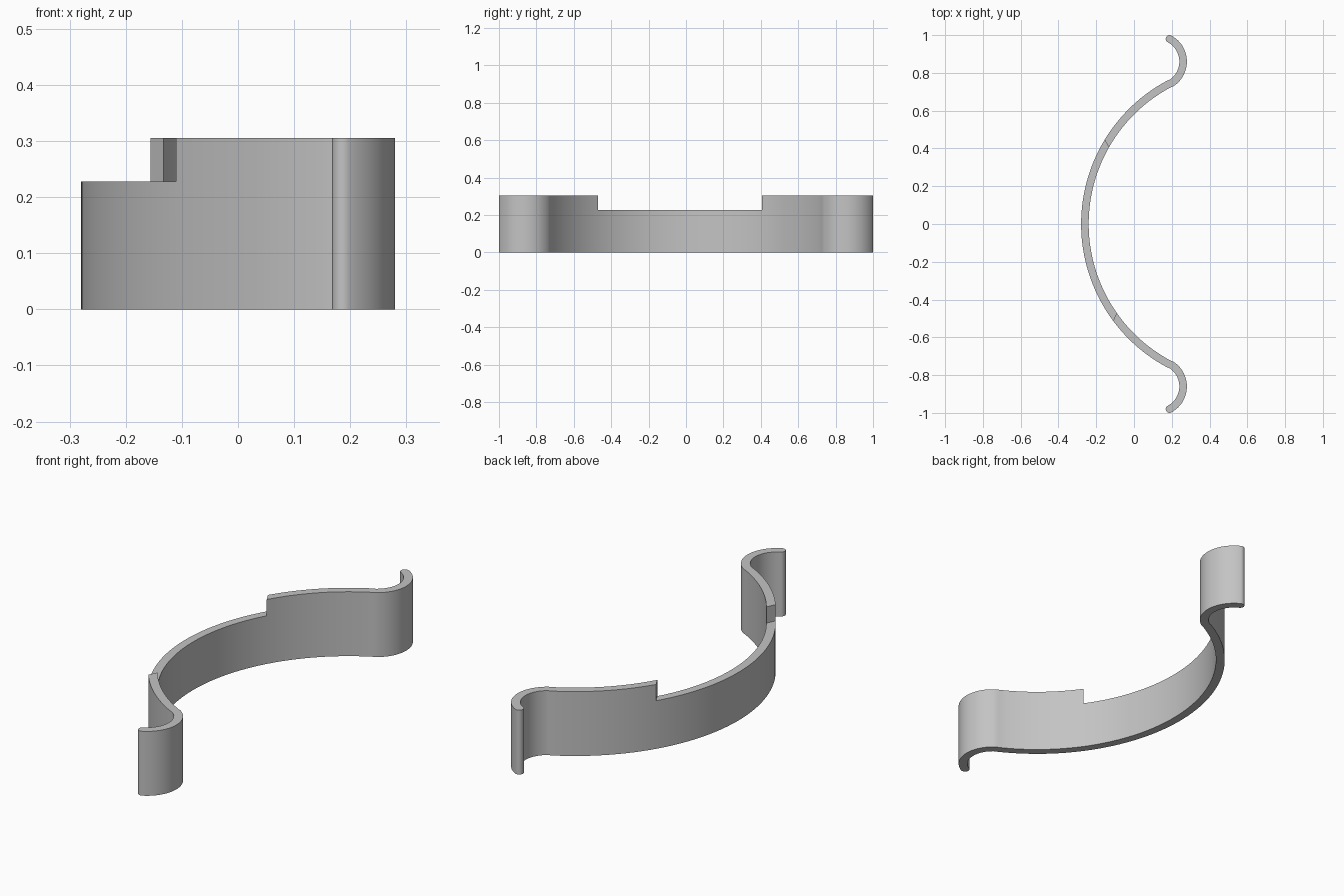
import bpy
import bmesh
from math import sin, cos, radians, pi

cube = bpy.data.objects.get("Cube")
if cube:
    bpy.data.objects.remove(cube, do_unlink=True)

HALF = 0.02                 # half the band thickness
BOW_X, BOW_R = 0.58, 0.84   # large arc
HOOK_X, HOOK_Y, HOOK_R = 0.124, 0.86, 0.136
SWEEP = 62                  # half sweep of every arc, degrees
LEVELS = [0.0, 0.228, 0.305]


def polar(cx, cy, r, angle):
    return (cx + r * cos(angle), cy + r * sin(angle))


def bow_point(r, degrees):
    return polar(BOW_X, 0, r, pi - radians(degrees))


def mix(a, b, t):
    return a + (b - a) * t


# Hooked end with a rounded tip, as (back, front) point pairs
hook = []
for i in range(1, 25):
    a = radians(mix(-SWEEP, SWEEP, i / 24))
    hook.append((polar(HOOK_X, HOOK_Y, HOOK_R - HALF, a),
                 polar(HOOK_X, HOOK_Y, HOOK_R + HALF, a)))
end = radians(SWEEP)
tip = polar(HOOK_X, HOOK_Y, HOOK_R, end)
for i in range(1, 7):
    s = radians(82) * i / 6
    hook.append((polar(*tip, HALF, end + pi - s), polar(*tip, HALF, end + s)))
mirrored = [tuple((x, -y) for x, y in pair) for pair in reversed(hook)]

# Large arc in three stretches; the notch ends are slightly skewed
back_breaks = [-SWEEP, -36.6, 31.2, SWEEP]
front_breaks = [-SWEEP, -35.0, 29.6, SWEEP]
counts = [12, 32, 14]
bow = [(bow_point(BOW_R + HALF, -SWEEP), bow_point(BOW_R - HALF, -SWEEP))]
for k, n in enumerate(counts):
    for i in range(1, n + 1):
        t = i / n
        bow.append((bow_point(BOW_R + HALF, mix(back_breaks[k], back_breaks[k + 1], t)),
                    bow_point(BOW_R - HALF, mix(front_breaks[k], front_breaks[k + 1], t))))

sections = mirrored + bow + hook
notch_start = len(mirrored) + counts[0]
notch = range(notch_start, notch_start + counts[1])

# Stack blocks along the band and keep only the outside faces
faces = {}
for i in range(len(sections) - 1):
    for z in range(1 if i in notch else 2):
        j, w = i + 1, z + 1
        block = [
            [(i, 0, z), (j, 0, z), (j, 1, z), (i, 1, z)],
            [(i, 0, w), (j, 0, w), (j, 1, w), (i, 1, w)],
            [(i, 0, z), (j, 0, z), (j, 0, w), (i, 0, w)],
            [(i, 1, z), (j, 1, z), (j, 1, w), (i, 1, w)],
            [(i, 0, z), (i, 1, z), (i, 1, w), (i, 0, w)],
            [(j, 0, z), (j, 1, z), (j, 1, w), (j, 0, w)],
        ]
        for face in block:
            key = frozenset(face)
            if key in faces:
                del faces[key]
            else:
                faces[key] = face

bm = bmesh.new()
verts = {}
for face in faces.values():
    for key in face:
        if key not in verts:
            i, side, z = key
            verts[key] = bm.verts.new((*sections[i][side], LEVELS[z]))
    bm.faces.new([verts[key] for key in face])
bmesh.ops.recalc_face_normals(bm, faces=bm.faces)
mesh = bpy.data.meshes.new("curved_band")
bm.to_mesh(mesh)
bm.free()

# Single grey material
grey = bpy.data.materials.new("light grey")
grey.use_nodes = True
colour = (0.55, 0.55, 0.55, 1)
grey.diffuse_color = colour
grey.node_tree.nodes["Principled BSDF"].inputs["Base Color"].default_value = colour
mesh.materials.append(grey)

band = bpy.data.objects.new("curved_band", mesh)
bpy.context.collection.objects.link(band)
bpy.ops.object.select_all(action="DESELECT")
band.select_set(True)
bpy.context.view_layer.objects.active = band
bpy.ops.object.shade_smooth_by_angle(angle=radians(30))
